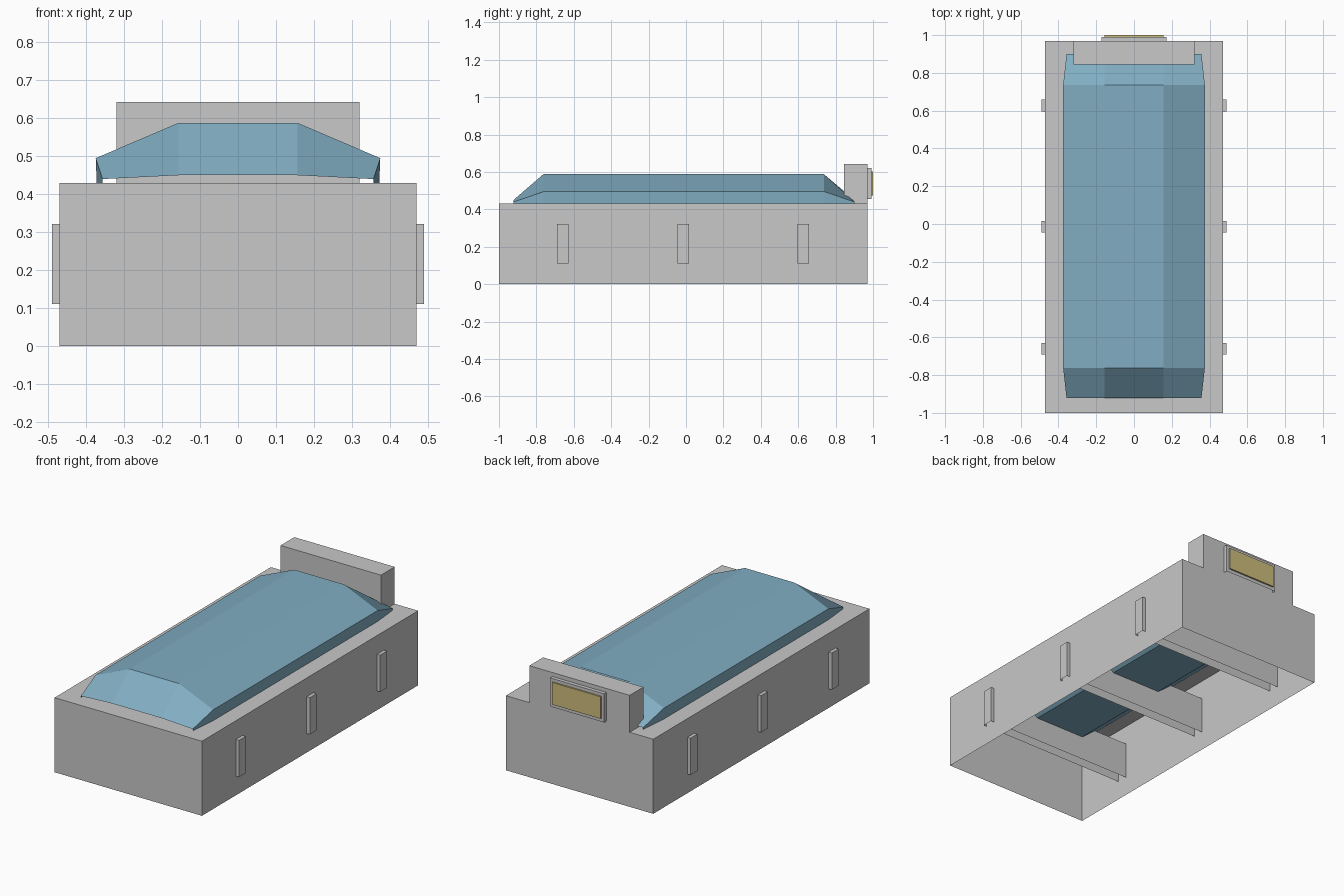
import bpy, bmesh

if "Cube" in bpy.data.objects:
    bpy.data.objects.remove(bpy.data.objects["Cube"])


def material(name, rgb):
    m = bpy.data.materials.new(name)
    m.diffuse_color = (*rgb, 1)
    m.use_nodes = True
    m.node_tree.nodes["Principled BSDF"].inputs["Base Color"].default_value = m.diffuse_color
    return m


GREY = material("pale_grey", (0.58, 0.58, 0.58))
BLUE = material("dusty_blue", (0.22, 0.42, 0.54))
GOLD = material("dull_gold", (0.62, 0.51, 0.20))


def finish(name, bm, mat):
    bmesh.ops.recalc_face_normals(bm, faces=bm.faces)
    me = bpy.data.meshes.new(name)
    bm.to_mesh(me)
    bm.free()
    me.materials.append(mat)
    ob = bpy.data.objects.new(name, me)
    bpy.context.collection.objects.link(ob)
    return ob


def box(name, x, y, z, mat, open_bottom=True):
    """Box from (min, max) ranges, hollow underneath by default."""
    bm = bmesh.new()
    bmesh.ops.create_cube(bm, size=1)
    for v in bm.verts:
        v.co = [r[0] + (c + 0.5) * (r[1] - r[0]) for c, r in zip(v.co, (x, y, z))]
    if open_bottom:
        bm.normal_update()
        bmesh.ops.delete(bm, geom=[f for f in bm.faces if f.normal.z < -0.5],
                         context='FACES_ONLY')
    return finish(name, bm, mat)


# hollow base and the raised block at the back
box("base", (-0.47, 0.47), (-1.0, 0.97), (0, 0.43), GREY)
box("headboard", (-0.32, 0.32), (0.845, 0.97), (0.43, 0.643), GREY)

# cross beams whose ends poke through the side walls
for i, y in enumerate((-0.66, -0.015, 0.627)):
    box(f"cross_beam_{i + 1}", (-0.49, 0.49), (y - 0.031, y + 0.031), (0.11, 0.322), GREY)

# framed plate on the back
box("plate_frame", (-0.172, 0.172), (0.97, 0.991), (0.455, 0.62), GREY)
box("plate", (-0.155, 0.155), (0.991, 1.0), (0.475, 0.602), GOLD, False)

# eight-sided blue body, lofted along y with tapered open ends
middle = [(0.157, 0.588), (0.375, 0.495), (0.372, 0.42), (0.16, 0.25)]
end = [(0.157, 0.45), (0.357, 0.44), (0.357, 0.40), (0.16, 0.30)]
bm = bmesh.new()
rings = []
for y, half in ((-0.922, end), (-0.762, middle), (0.737, middle), (0.9, end)):
    loop = half + [(-x, z) for x, z in reversed(half)]
    rings.append([bm.verts.new((x, y, z)) for x, z in loop])
for a, b in zip(rings, rings[1:]):
    for i in range(8):
        j = (i + 1) % 8
        bm.faces.new((a[i], a[j], b[j], b[i]))
finish("body", bm, BLUE)
